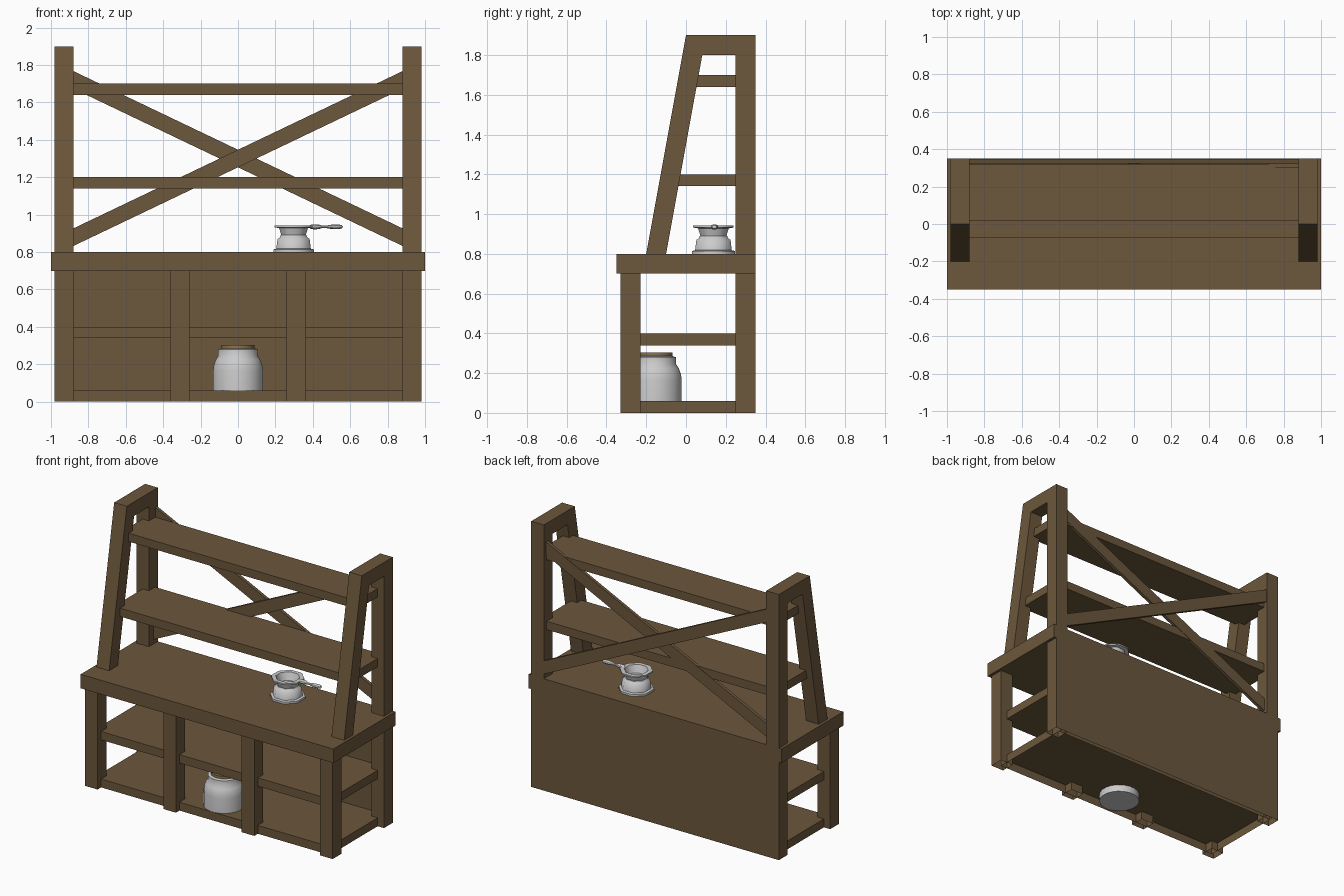
import bpy, bmesh, math
from mathutils import Matrix, Vector

if "Cube" in bpy.data.objects:
    bpy.data.objects.remove(bpy.data.objects["Cube"])


def material(name, rgb):
    m = bpy.data.materials.new(name)
    m.diffuse_color = (*rgb, 1)
    m.use_nodes = True
    m.node_tree.nodes["Principled BSDF"].inputs["Base Color"].default_value = m.diffuse_color
    return m


WOOD = material("dark_wood", (0.15, 0.095, 0.045))
CORK = material("cork", (0.26, 0.17, 0.07))


def finish(name, bm, mat=None, smooth=None):
    bmesh.ops.recalc_face_normals(bm, faces=bm.faces[:])
    me = bpy.data.meshes.new(name)
    bm.to_mesh(me)
    bm.free()
    ob = bpy.data.objects.new(name, me)
    bpy.context.collection.objects.link(ob)
    if mat:
        me.materials.append(mat)
    if smooth:
        me.polygons.foreach_set("use_smooth", [True] * len(me.polygons))
        me.set_sharp_from_angle(angle=math.radians(smooth))
    return ob


def prism(name, pts, offset, mat=WOOD):
    """Extrude a closed outline; faces resting on the ground are left open."""
    bm = bmesh.new()
    face = bm.faces.new([bm.verts.new(p) for p in pts])
    geo = bmesh.ops.extrude_face_region(bm, geom=[face], use_keep_orig=True)
    bmesh.ops.translate(bm, vec=Vector(offset),
                        verts=[g for g in geo["geom"] if isinstance(g, bmesh.types.BMVert)])
    bmesh.ops.recalc_face_normals(bm, faces=bm.faces[:])
    ground = [f for f in bm.faces if all(abs(v.co.z) < 1e-5 for v in f.verts)]
    bmesh.ops.delete(bm, geom=ground, context="FACES_ONLY")
    return finish(name, bm, mat)


def box(name, x0, x1, y0, y1, z0, z1):
    return prism(name, [(x0, y0, z0), (x1, y0, z0), (x1, y1, z0), (x0, y1, z0)], (0, 0, z1 - z0))


def lathe(name, profile, matrix, segs, mat=None, smooth=35):
    """Revolve (radius, height) points about local z; radius 0 closes the end."""
    bm = bmesh.new()
    rings = []
    for r, z in profile:
        n = segs if r > 0 else 1
        rings.append([bm.verts.new((r * math.cos(2 * math.pi * (i + .5) / segs),
                                    r * math.sin(2 * math.pi * (i + .5) / segs), z)) for i in range(n)])
    for a, b in zip(rings, rings[1:]):
        for i in range(segs):
            j = (i + 1) % segs
            quad = [a[i % len(a)], a[j % len(a)], b[j % len(b)], b[i % len(b)]]
            bm.faces.new(list(dict.fromkeys(quad)))
    bmesh.ops.transform(bm, matrix=matrix, verts=bm.verts[:])
    return finish(name, bm, mat, smooth)


# Worktop, back panel and shelves
box("worktop", -1, 1, -.35, .35, .7, .8)
box("back_panel", -.93, .93, .32, .35, 0, .7)
box("bottom_shelf", -.93, .93, -.29, .32, 0, .06)
box("middle_shelf", -.93, .93, -.29, .32, .34, .4)
box("upper_shelf", -.93, .93, -.075, .32, 1.14, 1.2)
box("top_shelf", -.93, .93, .02, .32, 1.64, 1.7)

# Front legs
for x in (-.98, -.36, .26, .88):
    box("front_leg", x, x + .1, -.33, -.23, 0, .7)

# End frames: back post, top rail and slanted upright in one outline
frame = [(-.2, .8), (-.1, .8), (.082, 1.8), (.25, 1.8), (.25, 0), (.35, 0), (.35, 1.9), (0, 1.9)]
for x in (-.98, .88):
    prism("end_frame", [(x, y, z) for y, z in frame], (.1, 0, 0))

# Crossed back braces
for side, y in ((1, .30), (-1, .323)):
    prism("cross_brace", [(side * x, y, z) for x, z in
                          ((-.9, .823), (.9, 1.683), (.9, 1.777), (-.9, .917))], (0, .023, 0))

# Storage jar with lid
jar_at = Matrix.Translation((0, -.155, 0))
lathe("jar", [(0, .01), (.135, .01), (.135, .165), (.131, .195), (.12, .225), (.107, .245),
              (.107, .28), (.09, .285), (0, .285)], jar_at, 20)
lathe("jar_lid", [(0, .275), (.088, .275), (.088, .303), (0, .303)], jar_at, 20, CORK)

# Burner stand, pan and pan handle
pan_at = Matrix.Translation((.297, .138, .8))
lathe("burner_stand", [(0, 0), (.117, 0), (.117, .014), (.1, .018), (.093, .07), (.08, .078),
                       (.075, .09), (.062, .09), (.058, .05), (0, .05)], pan_at, 8, smooth=50)
lathe("pan", [(0, .075), (.066, .075), (.083, .128), (.11, .132), (.11, .142), (.08, .142),
              (.06, .09), (0, .09)], pan_at, 8, smooth=50)
handle_at = (Matrix.Translation((.385, .143, .935)) @ Matrix.Rotation(math.pi / 2, 4, 'Y')
             @ Matrix.Diagonal((.75, 1, 1, 1)))
lathe("pan_handle", [(0, 0), (.014, 0), (.019, .02), (.018, .045), (.01, .062), (.009, .085), (.013, .1),
                     (.018, .125), (.018, .155), (.012, .17), (0, .176)], handle_at, 10)
